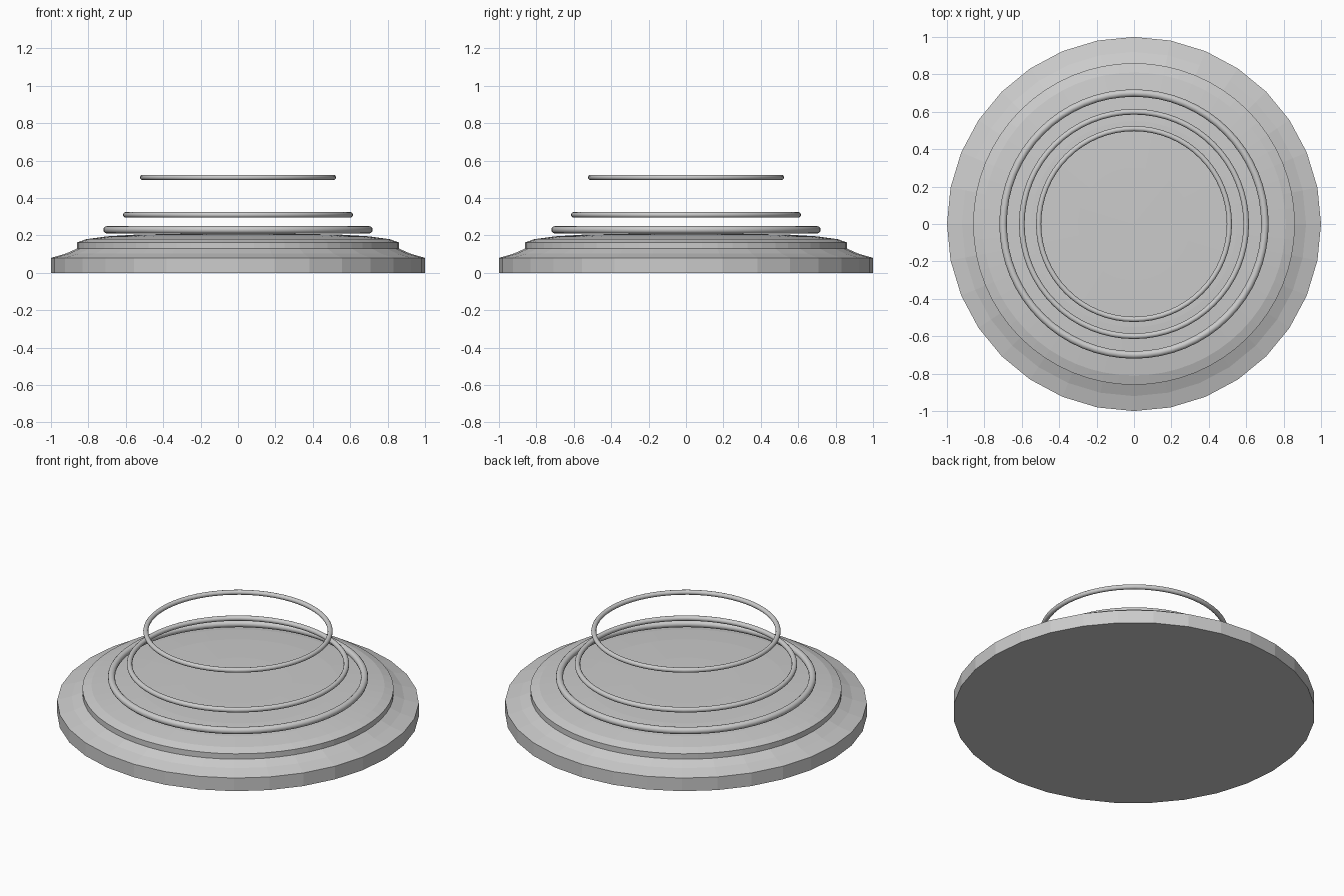
import bpy, bmesh, math

if "Cube" in bpy.data.objects:
    bpy.data.objects.remove(bpy.data.objects["Cube"])


def lathe(name, profile, sides):
    """Revolve (radius, height) points around z; end points on the axis close it."""
    bm = bmesh.new()
    rings = []
    for r, z in profile:
        n = 1 if r == 0 else sides
        rings.append([bm.verts.new((r * math.cos(2 * math.pi * i / sides),
                                    r * math.sin(2 * math.pi * i / sides), z)) for i in range(n)])
    for a, b in zip(rings, rings[1:]):
        for i in range(sides):
            j = (i + 1) % sides
            quad = [a[i % len(a)], a[j % len(a)], b[j % len(b)], b[i % len(b)]]
            bm.faces.new(list(dict.fromkeys(quad)))
    bmesh.ops.recalc_face_normals(bm, faces=bm.faces)
    mesh = bpy.data.meshes.new(name)
    bm.to_mesh(mesh)
    bm.free()
    obj = bpy.data.objects.new(name, mesh)
    bpy.context.collection.objects.link(obj)
    return obj


def ring(name, radius, thickness, z):
    bpy.ops.mesh.primitive_torus_add(major_radius=radius, minor_radius=thickness,
                                     major_segments=64, minor_segments=12, location=(0, 0, z))
    bpy.context.object.name = name
    bpy.ops.object.shade_smooth_by_angle(angle=math.radians(40))


# Stepped low-poly base with a shallow crown
lathe("base", [(0, 0), (1, 0), (1, 0.08), (0.92, 0.103), (0.86, 0.13), (0.8, 0.15), (0, 0.15)], 32)
lathe("crown", [(0, 0.13), (0.86, 0.13), (0.86, 0.163), (0.81, 0.18), (0.7, 0.195),
                (0.55, 0.204), (0.3, 0.209), (0, 0.21)], 64)

# Floating rings
ring("lower_ring", 0.70, 0.02, 0.23)
ring("middle_ring", 0.60, 0.015, 0.31)
ring("upper_ring", 0.51, 0.014, 0.51)
